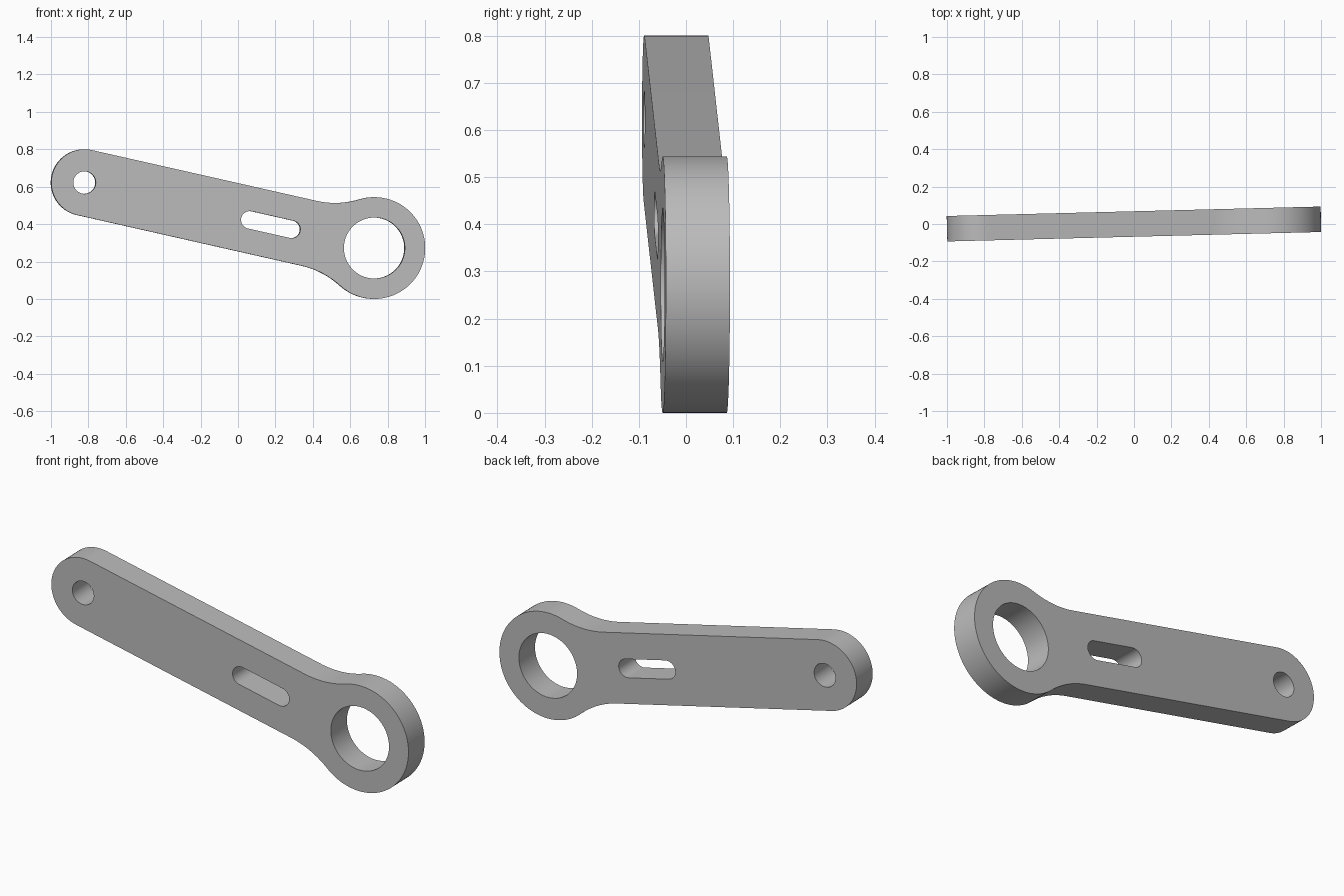
import bpy, bmesh
from math import sin, cos, pi, atan2, hypot
from mathutils import Matrix, Vector

cube = bpy.data.objects.get("Cube")
if cube:
    bpy.data.objects.remove(cube)

# Main dimensions: the link runs along local x from the small eye to the big eye
SMALL, BIG = Vector((-0.822, 0, 0.622)), Vector((0.728, 0, 0.272))
AXIS = BIG - SMALL
LENGTH, THICK = AXIS.length, 0.136
R_SMALL, R_BIG, R_FILLET = 0.178, 0.272, 0.45
YAW = 0.0253


def arc(cx, cz, r, start, end, steps):
    return [(cx + r * cos(start + (end - start) * i / steps),
             cz + r * sin(start + (end - start) * i / steps))
            for i in range(steps + 1)]


def circle(cx, cz, r, steps=64):
    return arc(cx, cz, r, 0, 2 * pi, steps)[:-1]


# Outline: round end, straight sides, fillets into the larger ring
rise = R_SMALL + R_FILLET
run = ((R_BIG + R_FILLET) ** 2 - rise ** 2) ** 0.5
theta = atan2(rise, -run)
fx = LENGTH - run
lower_fillet = arc(fx, -rise, R_FILLET, pi / 2, pi - theta, 14)
upper_fillet = [(x, -z) for x, z in reversed(lower_fillet)]
outline = (arc(0, 0, R_SMALL, pi / 2, 3 * pi / 2, 32) + lower_fillet
           + arc(LENGTH, 0, R_BIG, -theta, theta, 56)[1:-1] + upper_fillet)

# Slot: two half circles joined by straight sides
s0, s1, sr = 0.906, 1.135, 0.047
slot = arc(s0, 0, sr, pi / 2, 3 * pi / 2, 16) + arc(s1, 0, sr, -pi / 2, pi / 2, 16)

# Fill the outline around the holes and give it thickness
bm = bmesh.new()
for loop in (outline, circle(0, 0, 0.06, 40), circle(LENGTH, 0, 0.163), slot):
    verts = [bm.verts.new((x, -THICK / 2, z)) for x, z in loop]
    for a, b in zip(verts, verts[1:] + verts[:1]):
        bm.edges.new((a, b))
bmesh.ops.triangle_fill(bm, edges=bm.edges[:], use_beauty=True, use_dissolve=False)
result = bmesh.ops.extrude_face_region(bm, geom=bm.faces[:], use_keep_orig=True)
moved = [g for g in result["geom"] if isinstance(g, bmesh.types.BMVert)]
bmesh.ops.translate(bm, vec=(0, THICK, 0), verts=moved)
bmesh.ops.recalc_face_normals(bm, faces=bm.faces[:])

# Tilt the link down towards the big eye and turn it slightly
SMALL.y = YAW * SMALL.x
pitch = atan2(-AXIS.z, hypot(AXIS.x, AXIS.y))
bm.transform(Matrix.Translation(SMALL) @ Matrix.Rotation(YAW, 4, "Z")
             @ Matrix.Rotation(pitch, 4, "Y"))
mesh = bpy.data.meshes.new("link_arm")
bm.to_mesh(mesh)
bm.free()

# Plain grey metal
grey = bpy.data.materials.new("grey")
grey.use_nodes = True
grey.diffuse_color = (0.5, 0.5, 0.5, 1)
grey.node_tree.nodes["Principled BSDF"].inputs["Base Color"].default_value = (0.5, 0.5, 0.5, 1)
mesh.materials.append(grey)

link = bpy.data.objects.new("link_arm", mesh)
bpy.context.collection.objects.link(link)
bpy.context.view_layer.objects.active = link
link.select_set(True)
bpy.ops.object.shade_smooth_by_angle(angle=pi / 6)
